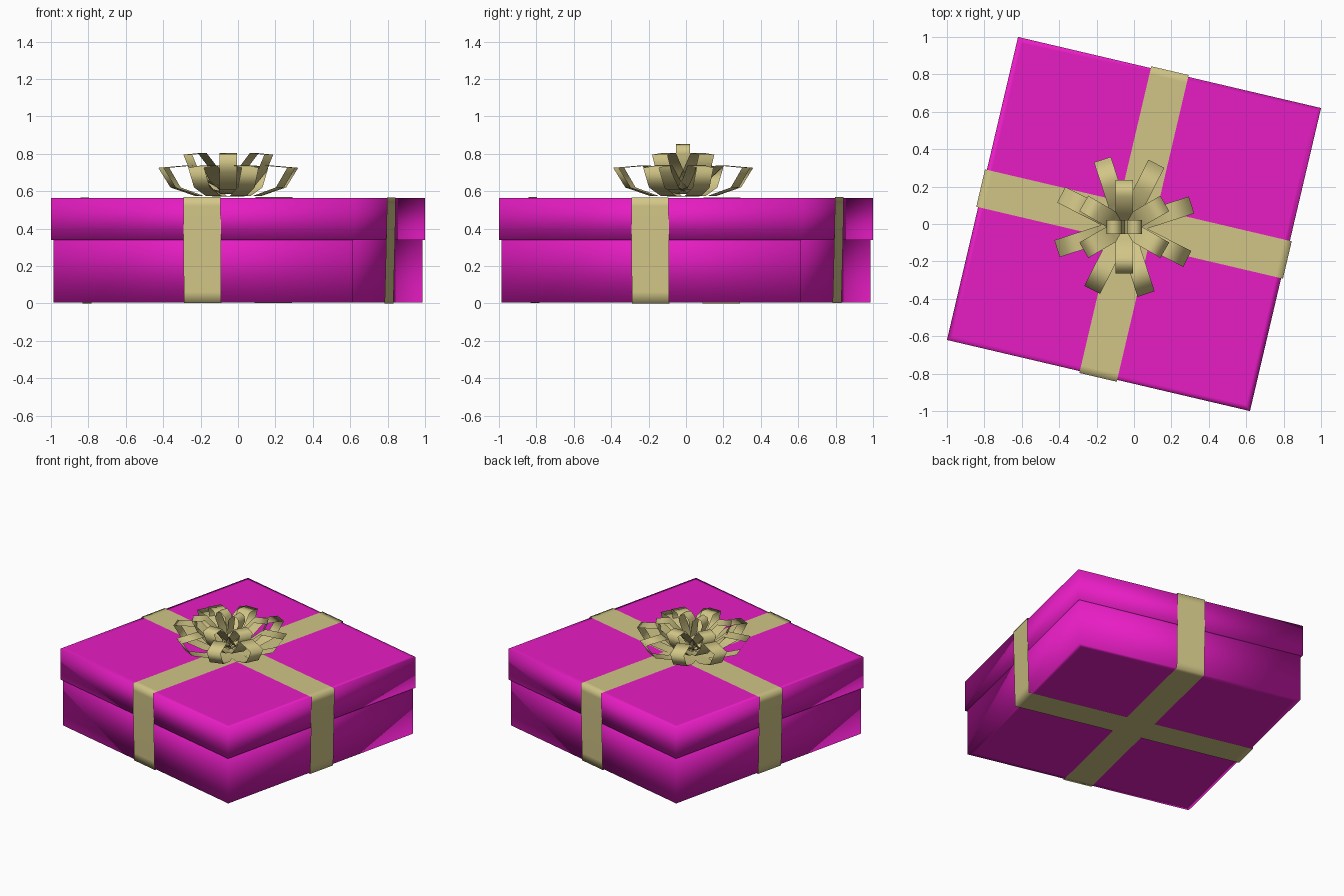
import bpy, bmesh, math
from mathutils import Matrix, Vector

if "Cube" in bpy.data.objects:
    bpy.data.objects.remove(bpy.data.objects["Cube"])

TURN = math.radians(-13.2)          # whole gift is turned about z


def material(name, color):
    m = bpy.data.materials.new(name)
    m.diffuse_color = (*color, 1)
    m.use_nodes = True
    m.node_tree.nodes["Principled BSDF"].inputs["Base Color"].default_value = m.diffuse_color
    return m


PINK = material("pink_card", (0.80, 0.012, 0.55))
GOLD = material("gold_ribbon", (0.64, 0.56, 0.24))


def finish(name, bm, mat):
    for f in bm.faces:
        f.smooth = True
    me = bpy.data.meshes.new(name)
    bm.to_mesh(me)
    bm.free()
    me.materials.append(mat)
    ob = bpy.data.objects.new(name, me)
    bpy.context.collection.objects.link(ob)
    return ob


def card_box(name, half, z0, z1, inset):
    """Square box, smooth shaded, with support loops on top and bottom."""
    bm = bmesh.new()
    bmesh.ops.create_cube(bm, size=1, matrix=Matrix.Translation((0, 0, (z0 + z1) / 2))
                          @ Matrix.Diagonal((2 * half, 2 * half, z1 - z0, 1)))
    bm.normal_update()
    caps = [f for f in bm.faces if abs(f.normal.z) > 0.9]
    bmesh.ops.inset_individual(bm, faces=caps, thickness=inset)
    ob = finish(name, bm, PINK)
    ob.rotation_euler.z = TURN
    return ob


def strip(bm, profile, width, matrix, closed=False):
    """Sweep an (r, z) profile sideways into a flat ribbon."""
    rows = [[bm.verts.new(matrix @ Vector((r, s * width / 2, z))) for s in (-1, 1)]
            for r, z in profile]
    n = len(rows)
    for i in range(n if closed else n - 1):
        a, b = rows[i], rows[(i + 1) % n]
        bm.faces.new((a[0], b[0], b[1], a[1]))


# Box and lid
card_box("box", 0.82, 0.005, 0.45, 0.05)
card_box("lid", 0.832, 0.34, 0.564, 0.04)

# Two ribbons wrapped right round the box
for k, name in enumerate(("ribbon_across", "ribbon_along")):
    d = 0.002 * k
    half = [(0.79, d), (0.829, d), (0.831, 0.06), (0.838, 0.34),
            (0.842, 0.52), (0.842, 0.566 + d), (0.80, 0.566 + d)]
    loop = [(-r, z) for r, z in half] + [(r, z) for r, z in reversed(half)]
    bm = bmesh.new()
    strip(bm, loop, 0.205, Matrix.Rotation(TURN + k * math.pi / 2, 4, 'Z'), closed=True)
    bmesh.ops.recalc_face_normals(bm, faces=bm.faces)
    finish(name, bm, GOLD)

# Bow: three tiers of ribbon loops
CENTRE = Matrix.Translation((-0.052, -0.015, 0))
tiers = [
    ("bow_outer_loops", 8, 18, 0.095,
     [(0.0, 0.572), (0.17, 0.574), (0.31, 0.62), (0.378, 0.725),
      (0.22, 0.738), (0.13, 0.66), (0.0, 0.60)]),
    ("bow_middle_loops", 6, 30, 0.095,
     [(0.0, 0.585), (0.12, 0.61), (0.205, 0.70), (0.25, 0.795),
      (0.16, 0.803), (0.07, 0.70), (0.0, 0.62)]),
    ("bow_top_loops", 2, 0, 0.075,
     [(0.0, 0.60), (0.04, 0.68), (0.095, 0.80), (0.085, 0.84),
      (0.05, 0.852), (0.015, 0.82), (0.0, 0.70)]),
]
for name, count, start, width, profile in tiers:
    bm = bmesh.new()
    for i in range(count):
        turn = Matrix.Rotation(math.radians(start + i * 360 / count), 4, 'Z')
        strip(bm, list(reversed(profile)), width, CENTRE @ turn)
    bmesh.ops.reverse_faces(bm, faces=bm.faces)
    finish(name, bm, GOLD)
